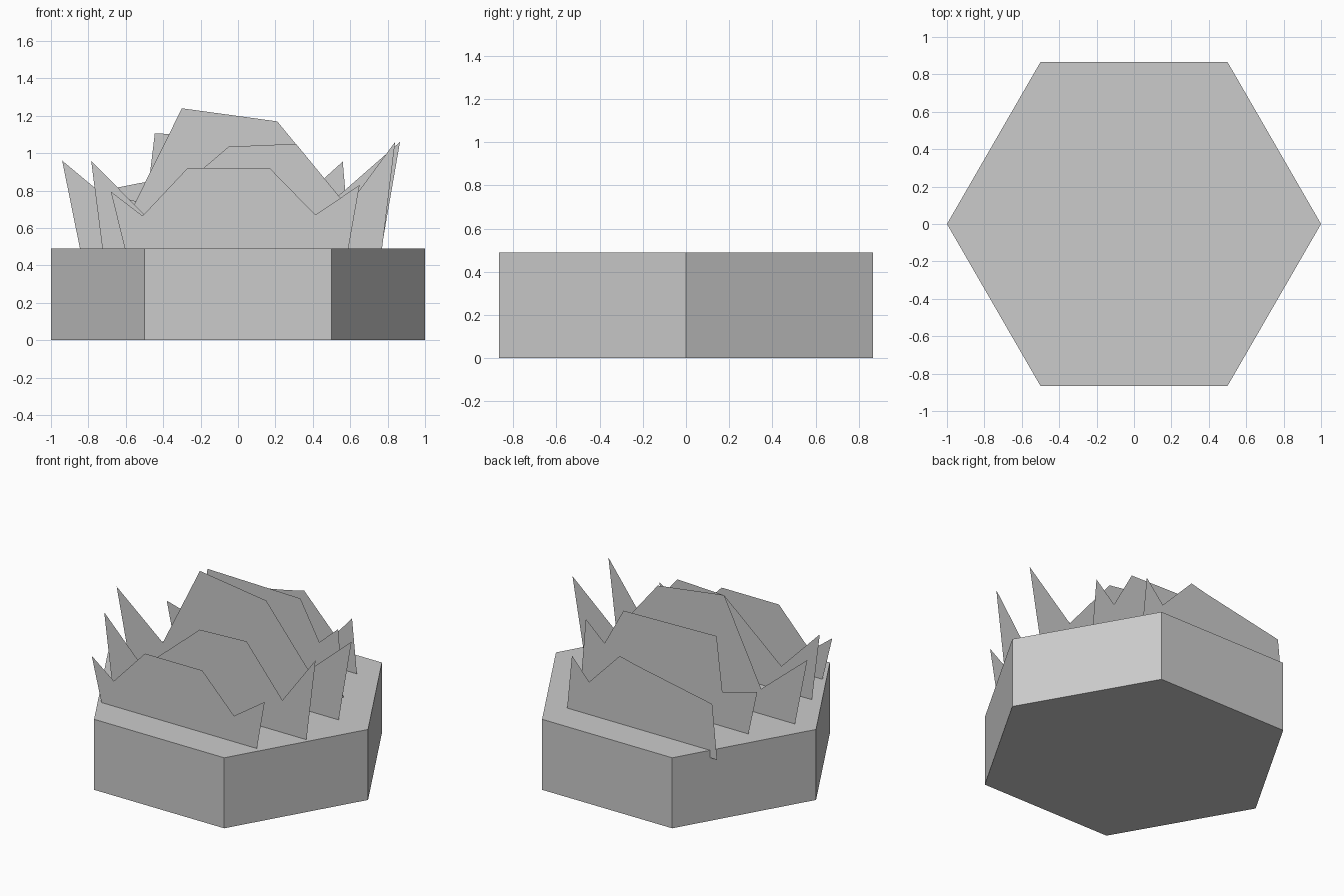
import bpy, bmesh
from math import cos, sin, pi

if "Cube" in bpy.data.objects:
    bpy.data.objects.remove(bpy.data.objects["Cube"])

TOP = 0.49

def make_object(name, bm):
    mesh = bpy.data.meshes.new(name)
    bm.to_mesh(mesh)
    bm.free()
    obj = bpy.data.objects.new(name, mesh)
    bpy.context.collection.objects.link(obj)
    return obj

# hexagonal ground tile
bm = bmesh.new()
face = bm.faces.new([bm.verts.new((cos(i * pi / 3), sin(i * pi / 3), 0)) for i in range(6)])
ext = bmesh.ops.extrude_face_region(bm, geom=[face])
bmesh.ops.translate(bm, vec=(0, 0, TOP), verts=[v for v in ext["geom"] if isinstance(v, bmesh.types.BMVert)])
bmesh.ops.recalc_face_normals(bm, faces=bm.faces)
make_object("hex_ground", bm)

# flat jagged grass blades: y, left root, right root, zigzag tips from left to right
rows = [
    (-0.635, (-0.605, TOP), (0.59, TOP),
     [(-0.68, 0.795), (-0.51, 0.665), (-0.27, 0.92), (-0.07, 0.66), (0.17, 0.92), (0.37, 0.64), (0.65, 0.83)]),
    (-0.348, (-0.725, TOP), (0.77, TOP),
     [(-0.785, 0.96), (-0.49, 0.66), (-0.05, 1.035), (0.05, 0.69), (0.31, 1.05), (0.53, 0.64), (0.84, 1.06)]),
    (0.01, (-0.845, TOP), (0.767, TOP),
     [(-0.94, 0.96), (-0.585, 0.665), (-0.30, 1.24), (0.085, 0.63), (0.21, 1.17), (0.374, 0.63), (0.866, 1.06)]),
    (0.30, (-0.69, TOP), (0.60, TOP),
     [(-0.758, 0.80), (-0.49, 0.728), (-0.445, 1.105), (0.10, 0.69), (0.27, 1.09), (0.31, 0.73), (0.56, 0.955)]),
    (0.638, (-0.686, 0.437), (0.467, TOP),
     [(-0.648, 0.816), (-0.486, 0.62), (-0.063, 0.93), (-0.03, 0.644), (0.062, 0.96), (0.298, 0.716), (0.43, 0.866)]),
]
for n, (y, left, right, tips) in enumerate(rows, 1):
    bm = bmesh.new()
    bm.faces.new([bm.verts.new((x, y, z)) for x, z in [right] + tips[::-1] + [left]])
    bmesh.ops.triangulate(bm, faces=bm.faces[:])
    make_object(f"grass_row_{n}", bm)
